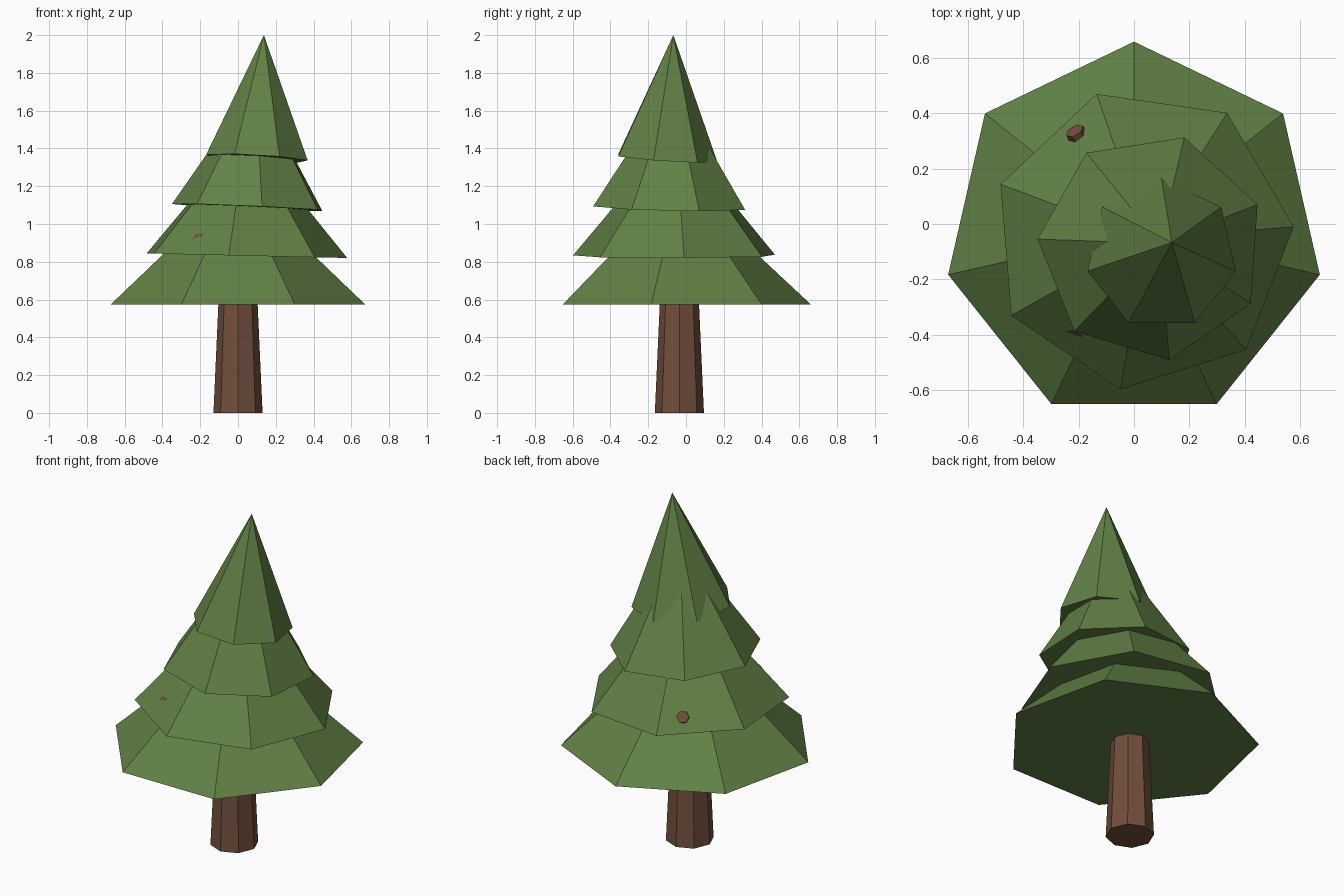
import bpy, bmesh, math
from mathutils import Vector, Matrix

cube = bpy.data.objects.get("Cube")
if cube:
    bpy.data.objects.remove(cube, do_unlink=True)


def material(name, rgb):
    m = bpy.data.materials.new(name)
    m.use_nodes = True
    m.diffuse_color = (*rgb, 1)
    m.node_tree.nodes["Principled BSDF"].inputs["Base Color"].default_value = (*rgb, 1)
    return m


def cone(name, start, end, r1, r2, sides, phase, mat):
    """Flat-shaded cone from start to end; phase is the angle of one corner."""
    start, axis = Vector(start), Vector(end) - Vector(start)
    bm = bmesh.new()
    bmesh.ops.create_cone(bm, cap_ends=True, segments=sides, radius1=r1,
                          radius2=r2, depth=axis.length)
    tilt = Vector((0, 0, 1)).rotation_difference(axis).to_matrix().to_4x4()
    bm.transform(Matrix.Translation(start) @ tilt
                 @ Matrix.Rotation(math.radians(phase - 90), 4, "Z")
                 @ Matrix.Translation((0, 0, axis.length / 2)))
    bmesh.ops.remove_doubles(bm, verts=bm.verts, dist=0.0001)
    bmesh.ops.recalc_face_normals(bm, faces=bm.faces)
    mesh = bpy.data.meshes.new(name)
    bm.to_mesh(mesh)
    bm.free()
    mesh.materials.append(mat)
    obj = bpy.data.objects.new(name, mesh)
    bpy.context.collection.objects.link(obj)
    return obj


green = material("needle green", (0.12, 0.22, 0.06))
brown = material("bark brown", (0.17, 0.078, 0.045))

# Tapered trunk
trunk_y = -0.035
cone("trunk", (0, trunk_y, 0), (0, trunk_y, 0.95), 0.13, 0.087, 8, 0, brown)

# Foliage tiers: base centre, tip, radius, corner angle
tiers = [
    ((0, -0.03, 0.575), (0, -0.03, 1.22), 0.69, 90),
    ((0.03, -0.054, 0.833), (0.045, -0.055, 1.48), 0.55, 4.6),
    ((0.063, -0.083, 1.088), (0.092, -0.07, 1.74), 0.414, 21.8),
    ((0.1, -0.11, 1.348), (0.137, -0.067, 2.0), 0.276, 90),
]
for i, (base, tip, radius, phase) in enumerate(tiers):
    cone(f"foliage_tier_{i + 1}", base, tip, radius, 0, 7, phase, green)

# Branch stubs rising out of the trunk
for i in range(3):
    a = math.radians(120 * i)
    out = Vector((math.cos(a), math.sin(a), 0))
    root = Vector((0, trunk_y, 0.69)) + out * 0.04
    cone(f"branch_stub_{i + 1}", root, Vector((0, trunk_y, 0.92)) + out * 0.43,
         0.045, 0.035, 6, 90, brown)
